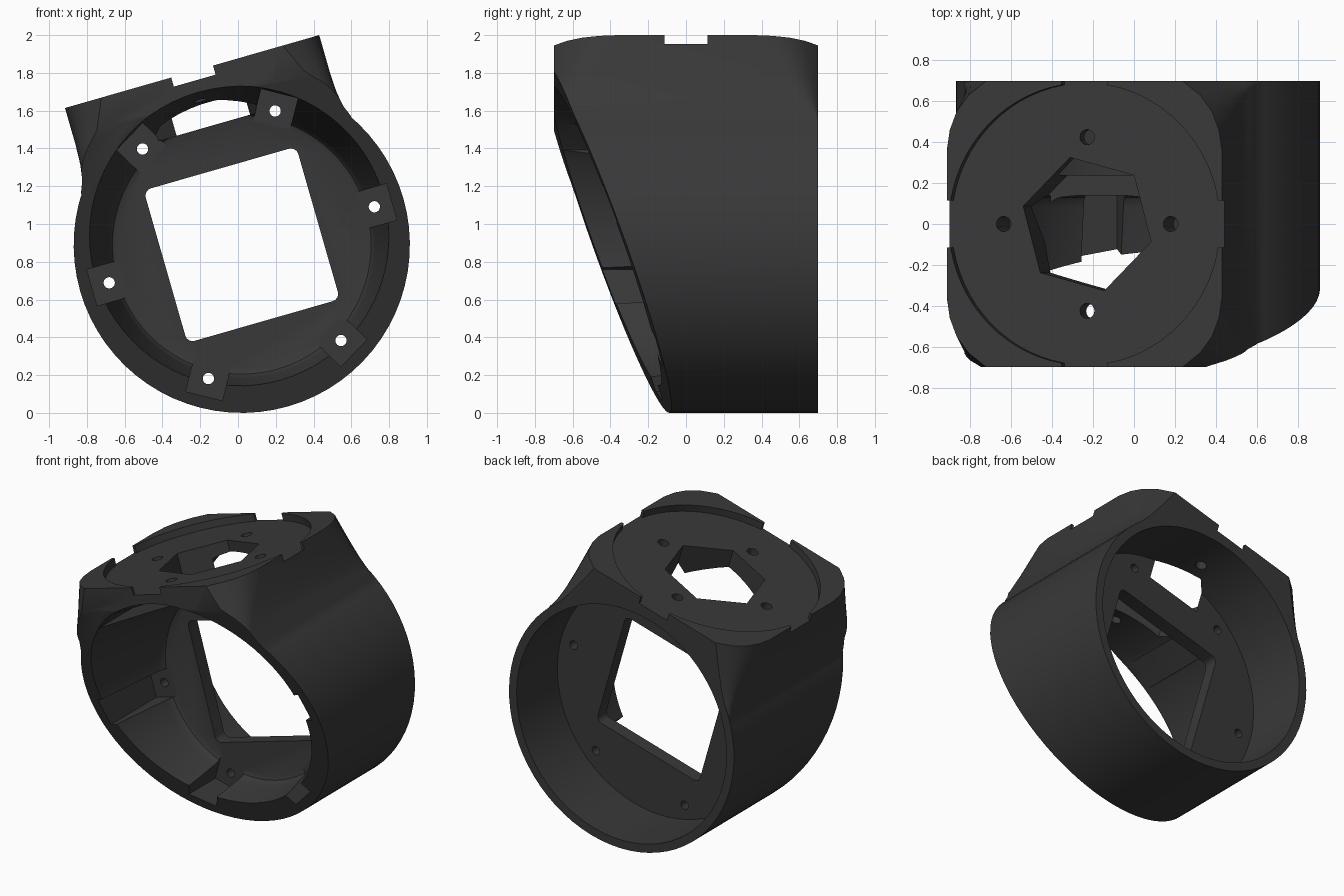
import bpy, bmesh
from math import sin, cos, pi, radians

if "Cube" in bpy.data.objects:
    bpy.data.objects.remove(bpy.data.objects["Cube"])


def loft(name, rings):
    """Closed solid through a list of equal-length point rings."""
    bm = bmesh.new()
    rows = [[bm.verts.new(p) for p in ring] for ring in rings]
    n = len(rows[0])
    for a, b in zip(rows, rows[1:]):
        for i in range(n):
            j = (i + 1) % n
            bm.faces.new((a[i], a[j], b[j], b[i]))
    bm.faces.new(rows[0])
    bm.faces.new(rows[-1])
    bmesh.ops.recalc_face_normals(bm, faces=bm.faces[:])
    mesh = bpy.data.meshes.new(name)
    bm.to_mesh(mesh)
    bm.free()
    obj = bpy.data.objects.new(name, mesh)
    bpy.context.collection.objects.link(obj)
    return obj


def circle(r, h, axis, n=72, phase=0.0, cx=0.0, cy=0.0):
    pts = []
    for i in range(n):
        t = phase + 2 * pi * i / n
        a, b = cx + r * cos(t), cy + r * sin(t)
        pts.append((a, h, b) if axis == 'Y' else (a, b, h))
    return pts


def rod(name, r, h0, h1, axis, **kw):
    return loft(name, [circle(r, h, axis, **kw) for h in (h0, h1)])


def box(name, x0, x1, y0, y1, z0, z1):
    return loft(name, [[(x0, y0, z), (x1, y0, z), (x1, y1, z), (x0, y1, z)]
                       for z in (z0, z1)])


def combine(target, other, op='DIFFERENCE'):
    """Boolean, applied at once; the helper is removed."""
    mod = target.modifiers.new("bool", 'BOOLEAN')
    mod.operation, mod.object, mod.solver = op, other, 'EXACT'
    bpy.context.view_layer.update()
    dg = bpy.context.evaluated_depsgraph_get()
    mesh = bpy.data.meshes.new_from_object(target.evaluated_get(dg))
    target.modifiers.clear()
    target.data = mesh
    bpy.data.objects.remove(other)


# Barrel lying along y (built untilted, around the origin)
body = rod("mount_housing", 0.89, -0.7, 0.7, 'Y')

# Neck: rounded-corner flange widening into a full rectangle on the barrel
corner = [(0.70, 0.36), (0.685, 0.46), (0.65, 0.55), (0.59, 0.63), (0.50, 0.70)]


def neck_ring(z, half, t):
    q = [((x + (0.7 - x) * t) * half / 0.7, y + (0.7 - y) * t) for x, y in corner]
    ring = q + [(-x, y) for x, y in q[::-1]]
    ring += [(-x, -y) for x, y in q] + [(x, -y) for x, y in q[::-1]]
    return [(x, y, z) for x, y in ring]


neck = loft("neck", [neck_ring(0.40, 0.755, 0.98), neck_ring(0.50, 0.742, 0.96),
                     neck_ring(0.56, 0.718, 0.86), neck_ring(0.64, 0.705, 0.69),
                     neck_ring(0.75, 0.70, 0.45), neck_ring(0.954, 0.70, 0.0)])
combine(body, neck, 'UNION')

# Slanted front
slant = [(0.038, -1.2), (-0.85, 1.2), (-2, 1.2), (-2, -1.2)]
combine(body, loft("slant_cut", [[(x, y, z) for y, z in slant] for x in (-1.5, 1.5)]))

# Tapered front chamber with a filleted floor, and straight rear chamber
profile = [(0.857, -0.8), (0.84, -0.7), (0.74, -0.1), (0.705, 0.08),
           (0.698, 0.11), (0.685, 0.13), (0.66, 0.14)]
combine(body, loft("front_chamber", [circle(r, y, 'Y') for r, y in profile]))
combine(body, rod("rear_chamber", 0.83, 0.24, 0.9, 'Y'))

# Six bolt pockets and bolt holes around the dividing plate
for k in range(6):
    a = k * pi / 3
    c, s = cos(a), sin(a)
    rect = [(0.655, -0.1), (0.825, -0.1), (0.825, 0.1), (0.655, 0.1)]
    combine(body, loft("pocket", [[(u * c - w * s, y, u * s + w * c) for u, w in rect]
                                  for y in (-0.9, 0.14)]))
    combine(body, rod("bolt_hole", 0.03, 0.0, 0.4, 'Y', n=20,
                      cx=0.73 * c, cy=0.73 * s))

# Square window with rounded corners in the plate
window = []
for k in range(4):
    for j in range(5):
        t = k * pi / 2 + j * pi / 8
        cx = 0.38 if k in (0, 3) else -0.38
        cz = 0.38 if k in (0, 1) else -0.38
        window.append((cx + 0.04 * cos(t), cz + 0.04 * sin(t)))
combine(body, loft("window", [[(x, y, z) for x, z in window] for y in (0.0, 0.4)]))

# Flange: round recess, crossing notches, hexagonal opening, four holes
combine(body, rod("recess", 0.69, 0.904, 1.1, 'Z'))
combine(body, box("notch_y", -0.115, 0.115, -1, 1, 0.904, 1.1))
combine(body, box("notch_x", -1, 1, -0.115, 0.115, 0.904, 1.1))
combine(body, rod("hex_opening", 0.337, 0.65, 1.1, 'Z', n=6, phase=pi / 4))
for k in range(4):
    a = k * pi / 2
    combine(body, rod("flange_hole", 0.037, 0.6, 1.1, 'Z', n=20,
                      cx=0.425 * cos(a), cy=0.425 * sin(a)))

# Dark finish, tilt and placement
mat = bpy.data.materials.new("dark_plastic")
mat.diffuse_color = (0.04, 0.04, 0.04, 1)
mat.use_nodes = True
mat.node_tree.nodes["Principled BSDF"].inputs["Base Color"].default_value = mat.diffuse_color
body.data.materials.clear()
body.data.materials.append(mat)
body.rotation_euler = (0, -radians(16), 0)
body.location = (0.02, 0, 0.89)
bpy.context.view_layer.objects.active = body
body.select_set(True)
bpy.ops.object.shade_smooth_by_angle(angle=radians(28))
